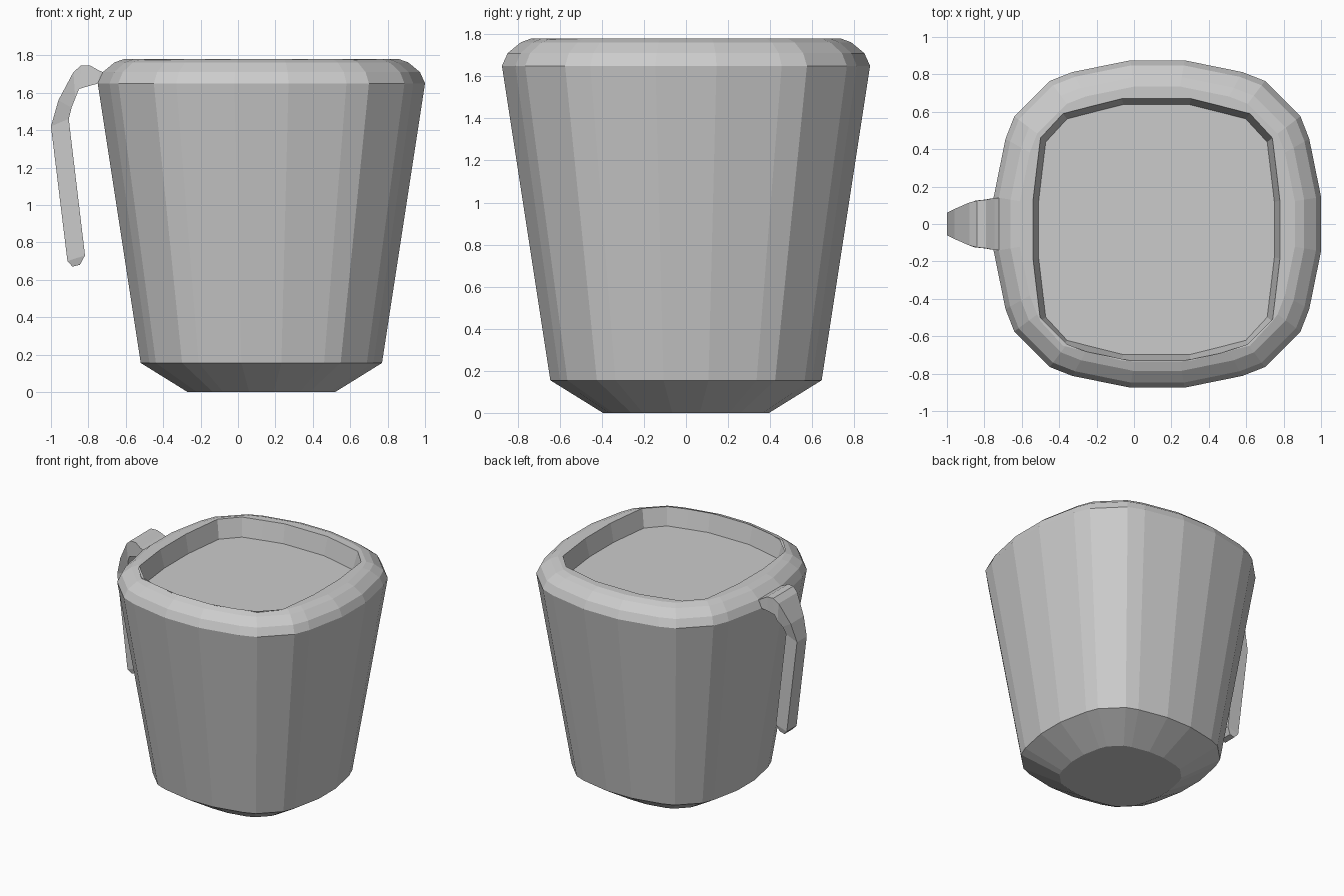
import bpy, bmesh

if "Cube" in bpy.data.objects:
    bpy.data.objects.remove(bpy.data.objects["Cube"])

grey = bpy.data.materials.new("plain grey")
grey.diffuse_color = (0.6, 0.6, 0.6, 1)
grey.use_nodes = True
grey.node_tree.nodes["Principled BSDF"].inputs["Base Color"].default_value = grey.diffuse_color

CX = 0.125  # cup axis; the handle takes up the left side


def finish(name, bm):
    bmesh.ops.recalc_face_normals(bm, faces=bm.faces)
    mesh = bpy.data.meshes.new(name)
    bm.to_mesh(mesh)
    bm.free()
    mesh.materials.append(grey)
    obj = bpy.data.objects.new(name, mesh)
    bpy.context.collection.objects.link(obj)
    return obj


def loft(name, rings):
    """Skin a stack of equally long closed rings and cap both ends."""
    bm = bmesh.new()
    loops = [[bm.verts.new(p) for p in ring] for ring in rings]
    n = len(loops[0])
    for a, b in zip(loops, loops[1:]):
        for i in range(n):
            j = (i + 1) % n
            bm.faces.new((a[i], a[j], b[j], b[i]))
    bm.faces.new(loops[0])
    bm.faces.new(loops[-1])
    return finish(name, bm)


def four_way(quad):
    """Mirror one quadrant of a rounded square into a full outline."""
    left = [(-x, y) for x, y in reversed(quad)]
    half = quad + left
    return half + [(-x, -y) for x, y in half]


# Outlines of the cup wall and of the rim opening
outer = four_way([(0.875, 0.145), (0.812, 0.455), (0.765, 0.575),
                  (0.575, 0.765), (0.455, 0.812), (0.145, 0.875)])
inner = four_way([(0.66, 0.155), (0.64, 0.325), (0.62, 0.49),
                  (0.50, 0.62), (0.345, 0.66), (0.185, 0.70)])


def wall_ring(half, z):
    s = half / 0.875
    return [(CX + x * s, y * s, z) for x, y in outer]


def opening_ring(s, z):
    return [(CX - 0.005 + x * s, -0.03 + y * s, z) for x, y in inner]


# Cup: chamfered foot, tapered wall, rounded rim, shallow recessed top
profile = [(0.395, 0), (0.645, 0.155), (0.875, 1.65),
           (0.848, 1.71), (0.785, 1.762)]
rings = [wall_ring(h, z) for h, z in profile]
rings += [wall_ring(0.735, 1.78), opening_ring(1.0, 1.78), opening_ring(0.955, 1.64)]
loft("cup_body", rings)

# Handle: strap hooked on the rim, narrowing downwards to a free end
# (outer x, outer z, inner x, inner z, half width)
stations = [(-0.68, 1.69, -0.68, 1.66, 0.14),
            (-0.745, 1.72, -0.745, 1.65, 0.14),
            (-0.79, 1.745, -0.80, 1.635, 0.13),
            (-0.84, 1.745, -0.85, 1.62, 0.125),
            (-0.88, 1.71, -0.87, 1.57, 0.115),
            (-0.96, 1.56, -0.89, 1.52, 0.08),
            (-1.0, 1.42, -0.905, 1.46, 0.06),
            (-0.912, 0.70, -0.818, 0.73, 0.06),
            (-0.885, 0.67, -0.845, 0.68, 0.05)]
loft("handle", [[(ox, -w, oz), (ox, w, oz), (ix, w, iz), (ix, -w, iz)]
                for ox, oz, ix, iz, w in stations])
